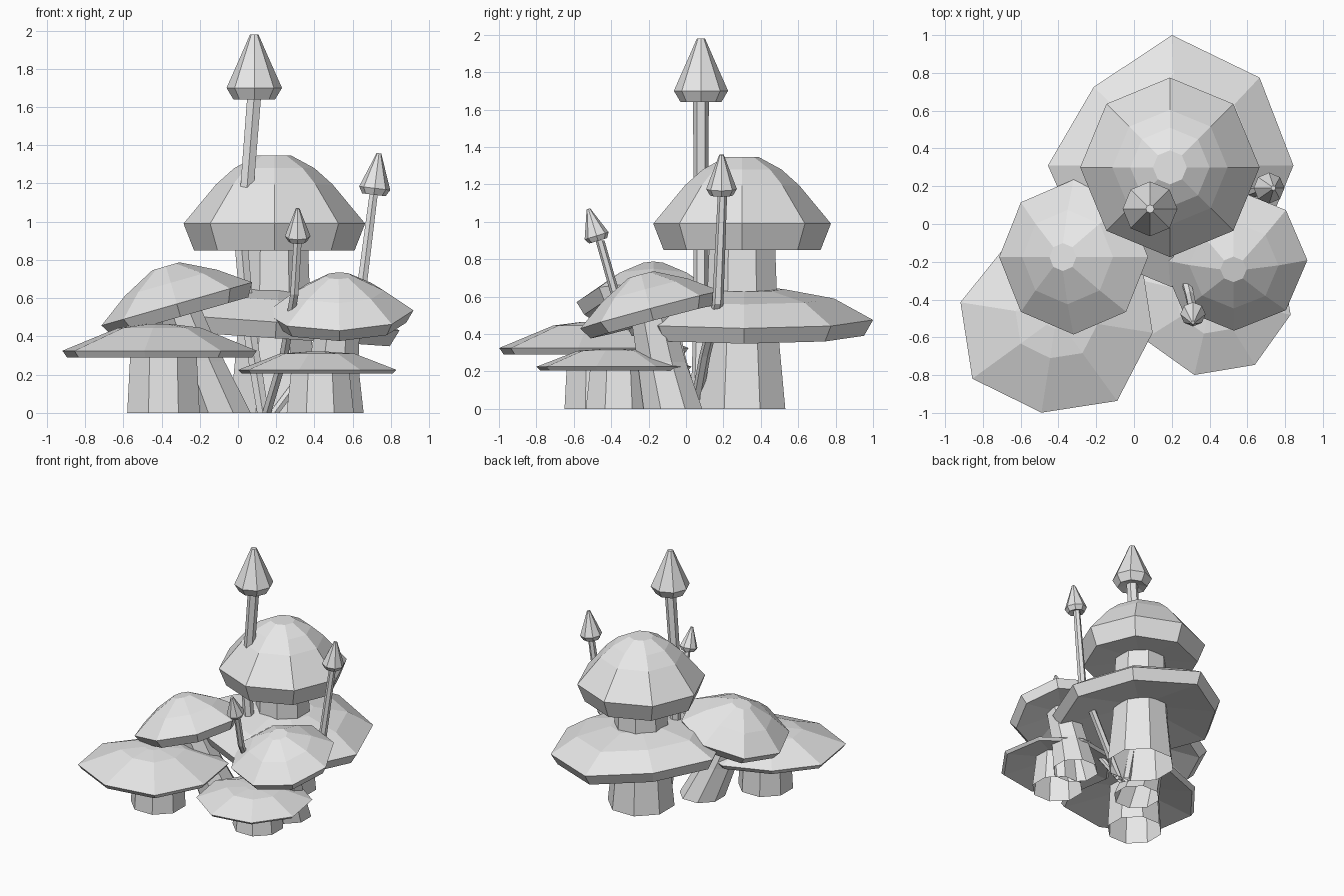
import bpy, bmesh, math
from mathutils import Vector, Matrix

cube = bpy.data.objects.get("Cube")
if cube:
    bpy.data.objects.remove(cube, do_unlink=True)

grey = bpy.data.materials.new("plain_grey")
grey.use_nodes = True
grey.diffuse_color = (0.8, 0.8, 0.8, 1)
grey.node_tree.nodes["Principled BSDF"].inputs["Base Color"].default_value = (0.8, 0.8, 0.8, 1)


def skin(name, rings, closed):
    """Join equal rings of points into a flat-shaded solid or open tube."""
    bm = bmesh.new()
    loops = [[bm.verts.new(p) for p in points] for points in rings]
    n = len(loops[0])
    for a, b in zip(loops, loops[1:]):
        for i in range(n):
            j = (i + 1) % n
            bm.faces.new((a[i], a[j], b[j], b[i]))
    if closed:
        bm.faces.new(loops[0][::-1])
        bm.faces.new(loops[-1])
    mesh = bpy.data.meshes.new(name)
    bm.to_mesh(mesh)
    bm.free()
    mesh.materials.append(grey)
    bpy.context.collection.objects.link(bpy.data.objects.new(name, mesh))


def ring(radius, sides, turn=0):
    return [Vector((radius * math.cos(math.tau * i / sides + turn),
                    radius * math.sin(math.tau * i / sides + turn), 0)) for i in range(sides)]


def cap(name, centre, profile, tilt=(0, 0), turn=0, uneven=(1,) * 8):
    """Lathe (radius, height) pairs; tilt in degrees about x and y, uneven scales each corner."""
    m = (Matrix.Translation(centre) @ Matrix.Rotation(math.radians(tilt[0]), 4, 'X')
         @ Matrix.Rotation(math.radians(tilt[1]), 4, 'Y'))
    turn = math.radians(turn)
    skin(name, [[m @ (p * s + Vector((0, 0, h))) for p, s in zip(ring(r, 8, turn), uneven)]
                for r, h in profile], True)


def stem(name, path, sides=8):
    """Sweep level rings along (x, y, z, radius) points, open at the foot."""
    skin(name, [[p + Vector((x, y, z)) for p in ring(r, sides, math.pi / sides)]
                for x, y, z, r in path], False)


# Tall back mushroom: domed cap, wide skirt and trunk
cap("tall_dome_cap", (0.19, 0.3, 0.99),
    [(0.18, -0.12), (0.42, -0.14), (0.475, 0), (0.305, 0.205), (0.21, 0.29), (0.09, 0.355)])
cap("tall_skirt_cap", (0.2, 0.31, 0.465),
    [(0.18, 0.0), (0.6, -0.075), (0.645, 0.01), (0.45, 0.125), (0.2, 0.175)], (0, 4), 0,
    (1, 1.02, 1.07, 0.91, 1.02, 1, 1, 1))
stem("tall_trunk", [(0.19, 0.3, 0, 0.25), (0.19, 0.3, 0.4, 0.21), (0.19, 0.3, 0.9, 0.19)])

# Tilted domed caps on leaning stems
dome = [(0.12, -0.02), (0.9, -0.17), (1, 0), (0.61, 0.28), (0.18, 0.5)]
for name, centre, size, tilt, path in (
    ("right_side", (-0.32, -0.175, 0.57), 0.41, (0, -16),
     [(-0.09, -0.08, 0, 0.17), (-0.2, -0.13, 0.27, 0.14), (-0.32, -0.18, 0.58, 0.12)]),
    ("left_side", (0.53, -0.19, 0.53), 0.388, (15, -1),
     [(0.5, -0.07, 0, 0.17), (0.5, -0.13, 0.25, 0.14), (0.53, -0.19, 0.54, 0.12)]),
):
    cap(name + "_dome_cap", centre, [(r * size, h * size) for r, h in dome], tilt)
    stem(name + "_leaning_stem", path)

# Low, flat front mushrooms
cap("right_front_flat_cap", (-0.41, -0.495, 0.31),
    [(0.17, 0.04), (0.49, -0.02), (0.515, 0.015), (0.22, 0.135), (0.06, 0.155)], (0, 0), -9,
    (1, 1.07, 1, 0.9, 1, 1.07, 0.99, 1.06))
stem("right_front_stem", [(-0.39, -0.46, 0, 0.205), (-0.39, -0.46, 0.36, 0.185)])
cap("left_front_flat_cap", (0.415, -0.385, 0.22),
    [(0.16, 0.03), (0.405, -0.015), (0.425, 0.005), (0.2, 0.09), (0.06, 0.1)], (0, 0), -13)
stem("left_front_stem", [(0.43, -0.36, 0, 0.19), (0.43, -0.36, 0.26, 0.16)])

# Slender sprouts with pointed caps
for name, centre, size, tip, tilt, path in (
    ("tall_sprout", (0.085, 0.08, 1.7), 0.145, 1.93, (0, 0),
     [(0.13, 0.06, 0, 0.035), (0.05, 0.08, 0.5, 0.04), (0.02, 0.08, 0.85, 0.04),
      (0.045, 0.08, 1.15, 0.04), (0.085, 0.08, 1.66, 0.042)]),
    ("left_sprout", (0.715, 0.19, 1.175), 0.082, 2.25, (0, 7),
     [(0.19, 0.05, 0, 0.03), (0.4, 0.1, 0.28, 0.03), (0.635, 0.17, 0.56, 0.03),
      (0.71, 0.195, 1.15, 0.025)]),
    ("front_sprout", (0.312, -0.478, 0.925), 0.067, 2.25, (17, 0),
     [(0.15, 0.03, 0, 0.027), (0.24, -0.16, 0.3, 0.027), (0.295, -0.38, 0.62, 0.025),
      (0.312, -0.46, 0.9, 0.024)]),
):
    point = [(0.3, -0.3), (0.75, -0.42), (1, 0), (0.47, 0.62 * tip), (0.15, tip)]
    cap(name + "_pointed_cap", centre, [(r * size, h * size) for r, h in point], tilt)
    stem(name + "_stem", path, 6)
